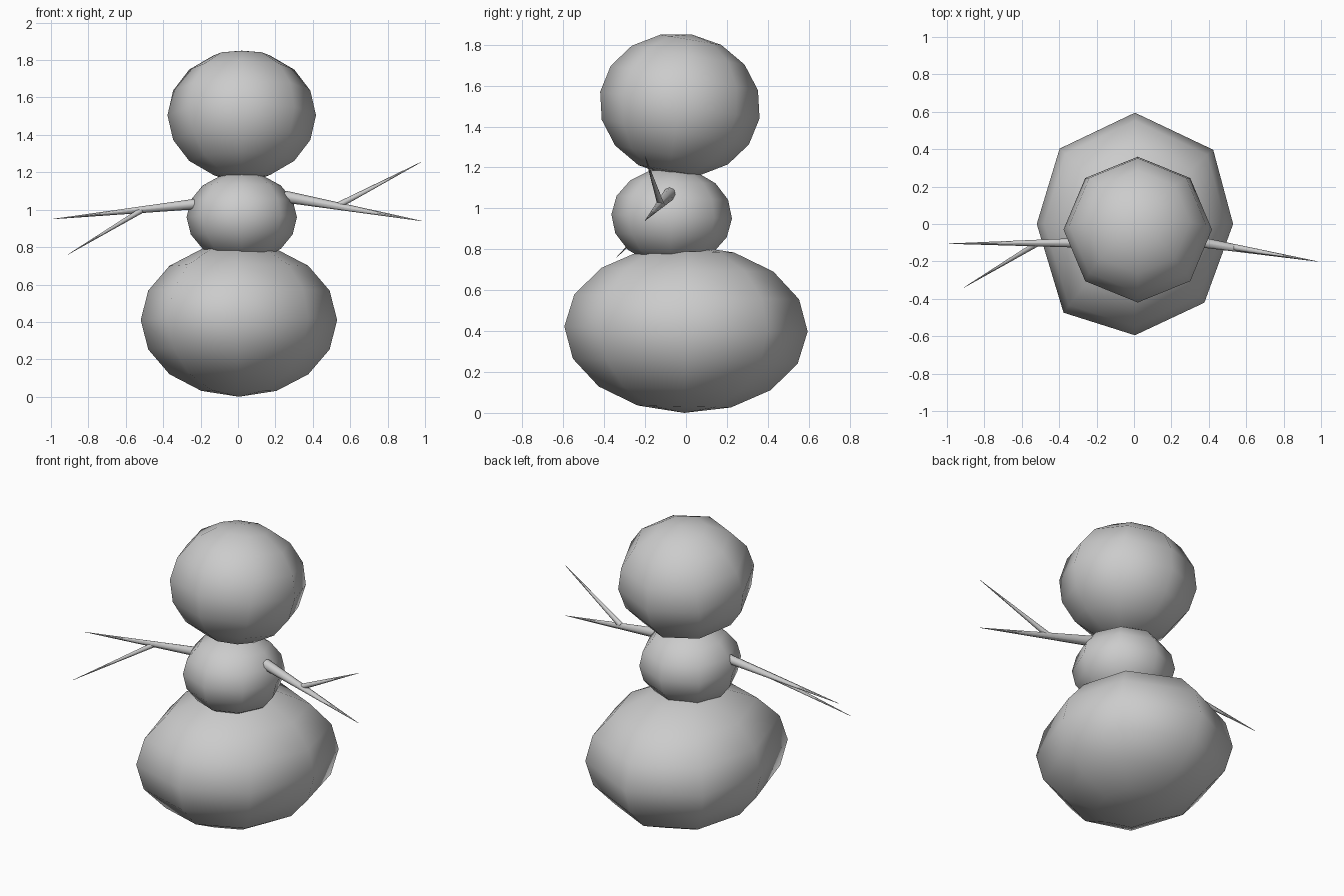
import bpy
import bmesh
from math import radians
from mathutils import Euler, Matrix, Vector

if "Cube" in bpy.data.objects:
    bpy.data.objects.remove(bpy.data.objects["Cube"], do_unlink=True)

# One plain grey for everything
grey = bpy.data.materials.new("plain grey")
grey.use_nodes = True
colour = (0.6, 0.6, 0.6, 1)
grey.diffuse_color = colour
grey.node_tree.nodes["Principled BSDF"].inputs["Base Color"].default_value = colour


def finish(name, bm):
    """Turn a bmesh into a smooth-shaded object."""
    mesh = bpy.data.meshes.new(name)
    bm.to_mesh(mesh)
    bm.free()
    mesh.materials.append(grey)
    obj = bpy.data.objects.new(name, mesh)
    bpy.context.collection.objects.link(obj)
    bpy.ops.object.select_all(action="DESELECT")
    obj.select_set(True)
    bpy.context.view_layer.objects.active = obj
    bpy.ops.object.shade_smooth_by_angle(angle=radians(60))
    return obj


def ball(name, centre, radii, tilt, bulges=()):
    """Eight-sided ball, leaning back; bulges push single diagonal meridians."""
    bm = bmesh.new()
    bmesh.ops.create_uvsphere(bm, u_segments=8, v_segments=8, radius=1)
    for v in bm.verts:
        width = Vector((v.co.x, v.co.y)).length
        for side_x, side_y, push in bulges:
            if v.co.x * side_x > 0.1 and v.co.y * side_y > 0.1:
                v.co += Vector((*push, 0)) * width
    place = Matrix.LocRotScale(Vector(centre), Euler((radians(tilt), 0, 0)), Vector(radii))
    bmesh.ops.transform(bm, matrix=place, verts=bm.verts)
    return finish(name, bm)


def twig(name, start, tip, radius):
    """Pointed stick from start to tip."""
    start, tip = Vector(start), Vector(tip)
    along = tip - start
    bm = bmesh.new()
    bmesh.ops.create_cone(bm, cap_ends=True, segments=8, radius1=radius,
                          radius2=0.001, depth=along.length)
    turn = along.to_track_quat("Z", "Y").to_matrix().to_4x4()
    bmesh.ops.transform(bm, matrix=Matrix.Translation((start + tip) / 2) @ turn,
                        verts=bm.verts)
    return finish(name, bm)


# Stacked snowballs
ball("lower_body", (0.005, 0, 0.41), (0.525, 0.595, 0.41), -1.2,
     [(1, 1, (0.09, -0.04)), (-1, -1, (-0.02, -0.09)), (-1, 1, (-0.06, -0.03))])
ball("upper_body", (0.02, -0.07, 0.96), (0.295, 0.295, 0.24), -2)
ball("head", (0.02, -0.03, 1.505), (0.397, 0.395, 0.35), -9.5)

# Stick arms, each with one side branch
twig("left_arm", (0.25, -0.08, 1.07), (0.98, -0.2, 0.94), 0.032)
twig("left_arm_branch", (0.54, -0.125, 1.025), (0.98, -0.2, 1.255), 0.017)
twig("right_arm", (-0.23, -0.1, 1.03), (-0.99, -0.105, 0.95), 0.028)
twig("right_arm_branch", (-0.51, -0.1, 1.0), (-0.91, -0.34, 0.76), 0.016)
